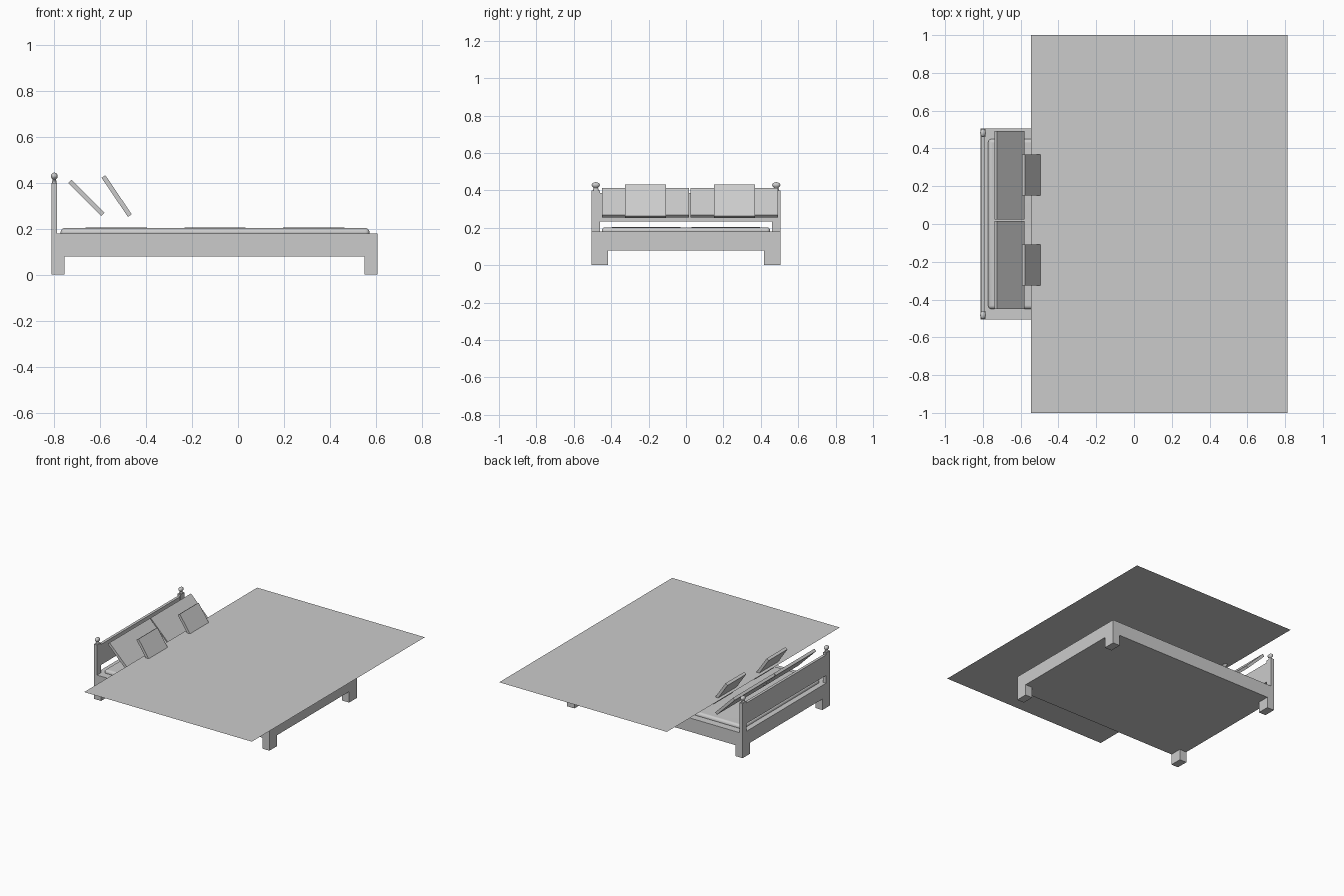
import bpy, bmesh, math
from mathutils import Matrix, Vector

if "Cube" in bpy.data.objects:
    bpy.data.objects.remove(bpy.data.objects["Cube"])


def finish(bm, name, smooth=False):
    bmesh.ops.recalc_face_normals(bm, faces=bm.faces)
    me = bpy.data.meshes.new(name)
    bm.to_mesh(me)
    bm.free()
    ob = bpy.data.objects.new(name, me)
    bpy.context.collection.objects.link(ob)
    if smooth:
        bpy.ops.object.select_all(action='DESELECT')
        ob.select_set(True)
        bpy.context.view_layer.objects.active = ob
        bpy.ops.object.shade_smooth_by_angle(angle=math.radians(40))
    return ob


def box(name, lo, hi):
    lo, hi = Vector(lo), Vector(hi)
    bm = bmesh.new()
    bmesh.ops.create_cube(bm, size=1, matrix=Matrix.Translation((lo + hi) / 2)
                          @ Matrix.Diagonal((*(hi - lo), 1)))
    return finish(bm, name)


def cushion(name, x, z, y0, y1, length, thick, lean):
    """Thin slab leaning back towards the headboard."""
    ob = box(name, (-thick / 2, -(y1 - y0) / 2, -length / 2),
             (thick / 2, (y1 - y0) / 2, length / 2))
    ob.location = (x, (y0 + y1) / 2, z)
    ob.rotation_euler = (0, -math.radians(lean), 0)


# Bed base and legs
box("bed_base", (-0.812, -0.505, 0.08), (0.608, 0.505, 0.18))
for side, s in (("front", -1), ("back", 1)):
    y0, y1 = sorted((s * 0.505, s * 0.417))
    box(f"{side}_head_leg", (-0.812, y0, 0), (-0.755, y1, 0.08))
    box(f"{side}_foot_leg", (0.55, y0, 0), (0.608, y1, 0.08))

    # Headboard post
    y0, y1 = sorted((s * 0.505, s * 0.46))
    box(f"{side}_post", (-0.812, y0, 0.18), (-0.787, y1, 0.4))

    # Turned finial: neck and ball
    profile = [(0, 0.398), (0.7, 0.398), (0.7, 0.408), (0.45, 0.413)]
    for i in range(1, 10):
        a = math.pi * (0.15 + 0.85 * i / 9)
        profile.append((math.sin(a), 0.429 - 0.015 * math.cos(a)))
    bm = bmesh.new()
    vs = [bm.verts.new((r, 0, z)) for r, z in profile]
    es = [bm.edges.new(p) for p in zip(vs, vs[1:])]
    bmesh.ops.spin(bm, geom=vs + es, cent=(0, 0, 0), axis=(0, 0, 1),
                   angle=math.tau, steps=20)
    bmesh.ops.remove_doubles(bm, verts=bm.verts, dist=1e-5)
    for v in bm.verts:
        v.co.x = v.co.x * 0.015 - 0.7995
        v.co.y = v.co.y * 0.022 + s * 0.4825
    finish(bm, f"{side}_finial", True)

# Headboard panel, raised clear of the base
box("headboard_panel", (-0.81, -0.465, 0.235), (-0.79, 0.465, 0.385))

# Mattress with rounded rim and a slightly padded top
mattress = box("mattress", (-0.772, -0.45, 0.165), (0.572, 0.45, 0.203))
bev = mattress.modifiers.new("round", 'BEVEL')
bev.width, bev.segments = 0.018, 4
bpy.context.view_layer.objects.active = mattress
mattress.select_set(True)
bpy.ops.object.shade_smooth_by_angle(angle=math.radians(50))

bm = bmesh.new()
bmesh.ops.create_grid(bm, x_segments=48, y_segments=32, size=0.5)
for v in bm.verts:
    u, w = v.co.x, v.co.y
    pad = abs(math.sin(3 * math.pi * (u + 0.5)) * math.sin(2 * math.pi * (w + 0.5)))
    v.co = (u * 1.29 - 0.1, w * 0.85, 0.2025 + 0.003 * pad)
finish(bm, "mattress_padding", True)

# Large pillows against the headboard, small cushions before them
for i, (a, b) in enumerate(((-0.45, 0.017), (0.025, 0.492))):
    cushion(f"pillow_{i + 1}", -0.66, 0.334, a, b, 0.204, 0.02, 45)
for i, (a, b) in enumerate(((-0.326, -0.108), (0.151, 0.368))):
    cushion(f"small_cushion_{i + 1}", -0.528, 0.342, a, b, 0.205, 0.02, 34)

# Flat blanket sheet hovering over the bed
bm = bmesh.new()
bmesh.ops.create_grid(bm, x_segments=1, y_segments=1, size=1)
for v in bm.verts:
    v.co = (0.1335 + v.co.x * 0.6785, v.co.y, 0.31)
finish(bm, "blanket")
